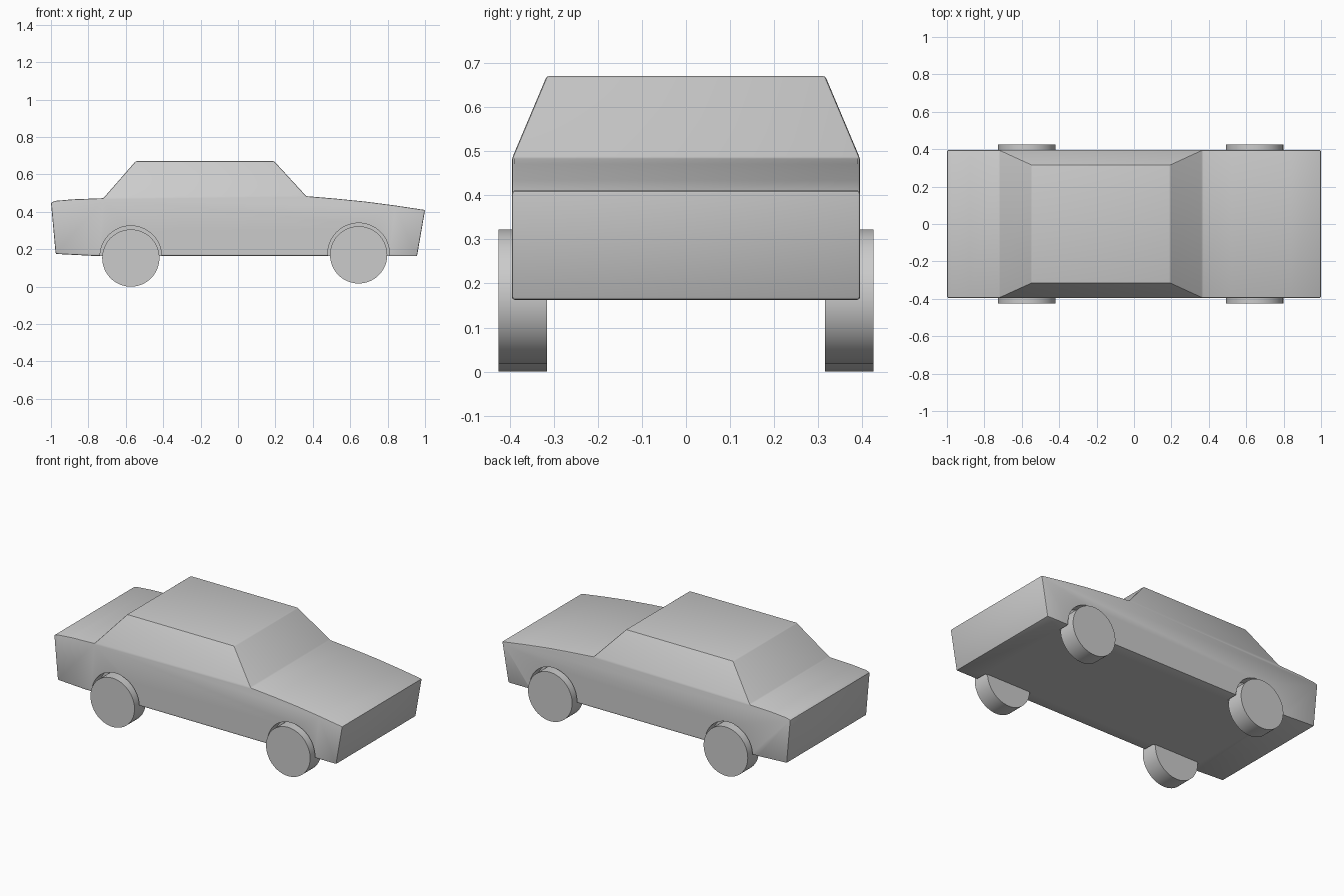
import bpy, bmesh, math
from mathutils import Vector

if "Cube" in bpy.data.objects:
    bpy.data.objects.remove(bpy.data.objects["Cube"])

HALF = 0.395


def finish(obj):
    bpy.ops.object.select_all(action='DESELECT')
    obj.select_set(True)
    bpy.context.view_layer.objects.active = obj
    for m in list(obj.modifiers):
        bpy.ops.object.modifier_apply(modifier=m.name)
    bpy.ops.object.shade_smooth_by_angle(angle=math.radians(30))


def disc(name, x, z, r, y_in, y_out, side):
    bpy.ops.mesh.primitive_cylinder_add(
        vertices=64, radius=r, depth=y_out - y_in,
        location=(x, side * (y_in + y_out) / 2, z), rotation=(math.pi / 2, 0, 0))
    obj = bpy.context.object
    obj.name = name
    return obj


# Lower body: side profile swept across the width
profile = [(-0.975, 0.175), (-1.0, 0.45), (-0.975, 0.459), (-0.88, 0.467),
           (-0.72, 0.473), (0.365, 0.484), (0.52, 0.471), (0.68, 0.455),
           (0.84, 0.434), (1.0, 0.41), (0.957, 0.163), (-0.78, 0.165)]
bm = bmesh.new()
side = bm.faces.new([bm.verts.new((x, -HALF, z)) for x, z in profile])
ext = bmesh.ops.extrude_face_region(bm, geom=[side], use_keep_orig=True)
bmesh.ops.translate(bm, vec=(0, 2 * HALF, 0),
                    verts=[v for v in ext['geom'] if isinstance(v, bmesh.types.BMVert)])
bmesh.ops.recalc_face_normals(bm, faces=bm.faces)

# Cabin: raised from the deck and tapered to the roof
deck = next(f for f in bm.faces if len(f.verts) == 4 and
            (f.calc_center_median() - Vector((-0.1775, 0, 0.4785))).length < 0.01)
cabin = bmesh.ops.extrude_discrete_faces(bm, faces=[deck])['faces'][0]
for v in cabin.verts:
    v.co = (-0.547 if v.co.x < 0 else 0.193, math.copysign(0.316, v.co.y), 0.671)
bmesh.ops.recalc_face_normals(bm, faces=bm.faces)
mesh = bpy.data.meshes.new("car_body")
bm.to_mesh(mesh)
bm.free()
body = bpy.data.objects.new("car_body", mesh)
bpy.context.collection.objects.link(body)

bev = body.modifiers.new("soft_edges", 'BEVEL')
bev.width = 0.006
bev.segments = 2
bev.limit_method = 'ANGLE'
bev.angle_limit = math.radians(20)

# Wheels and the arches cut around them
cutters = []
for end, x, wheel_z, arch_z in (("rear", -0.573, 0.153, 0.160),
                                ("front", 0.645, 0.170, 0.175)):
    for label, s in (("right", -1), ("left", 1)):
        wheel = disc(f"{end}_{label}_wheel", x, wheel_z, 0.153, 0.315, 0.425, s)
        finish(wheel)
        cut = disc("arch_cutter", x, arch_z, 0.165, 0.322, 0.5, s)
        cut.hide_render = True
        cutters.append(cut)
        m = body.modifiers.new("arch", 'BOOLEAN')
        m.operation = 'DIFFERENCE'
        m.solver = 'EXACT'
        m.object = cut

finish(body)
for cut in cutters:
    bpy.data.objects.remove(cut, do_unlink=True)
